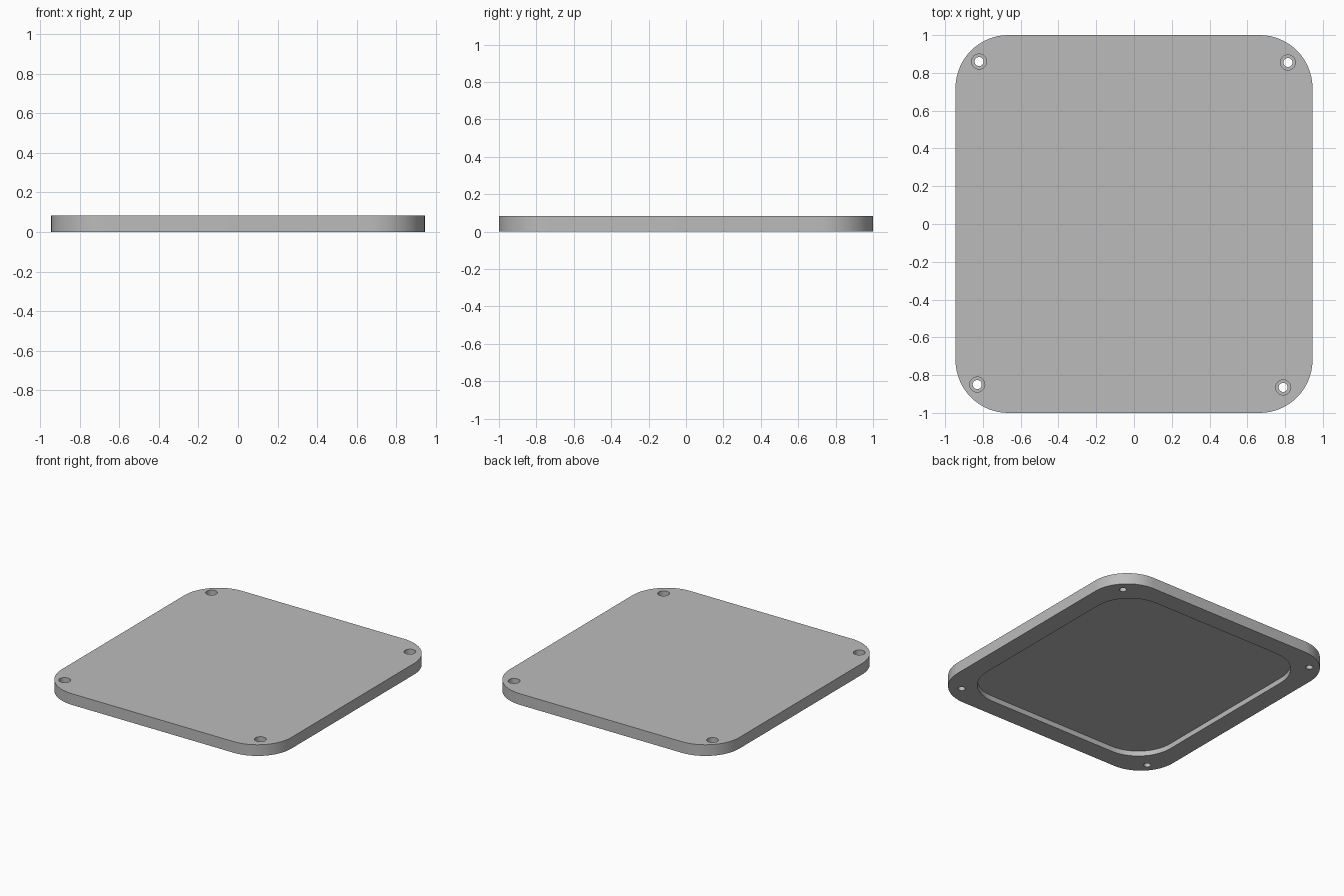
import bpy, bmesh, math

HALF_X, HALF_Y, HEIGHT, RADIUS = 0.945, 1.0, 0.083, 0.28
RIM, RECESS_DEPTH = 0.14, 0.038
BORE_DEPTH, BORE_RADIUS, HOLE_RADIUS = 0.042, 0.04, 0.024
HOLES = [(-0.82, 0.86), (0.815, 0.855), (-0.83, -0.85), (0.79, -0.865)]

cube = bpy.data.objects.get("Cube")
if cube:
    bpy.data.objects.remove(cube, do_unlink=True)

# Single grey material
grey = bpy.data.materials.new("mid grey")
grey.use_nodes = True
grey.diffuse_color = (0.5, 0.5, 0.5, 1)
grey.node_tree.nodes["Principled BSDF"].inputs["Base Color"].default_value = (0.5, 0.5, 0.5, 1)


def prism(name, outline, z0, z1):
    """Extrude a closed outline from z0 up to z1."""
    bm = bmesh.new()
    base = bm.faces.new([bm.verts.new((x, y, z0)) for x, y in outline])
    top = bmesh.ops.extrude_face_region(bm, geom=[base])["geom"]
    bmesh.ops.translate(bm, vec=(0, 0, z1 - z0),
                        verts=[v for v in top if isinstance(v, bmesh.types.BMVert)])
    bmesh.ops.recalc_face_normals(bm, faces=bm.faces)
    mesh = bpy.data.meshes.new(name)
    bm.to_mesh(mesh)
    bm.free()
    mesh.materials.append(grey)
    obj = bpy.data.objects.new(name, mesh)
    bpy.context.collection.objects.link(obj)
    return obj


def rounded_rectangle(hx, hy, r, steps=16):
    points = []
    for corner, (sx, sy) in enumerate([(1, 1), (-1, 1), (-1, -1), (1, -1)]):
        for i in range(steps + 1):
            a = math.pi / 2 * (corner + i / steps)
            points.append((sx * (hx - r) + r * math.cos(a), sy * (hy - r) + r * math.sin(a)))
    return points


def circle(x, y, r, steps=32):
    return [(x + r * math.cos(math.tau * i / steps), y + r * math.sin(math.tau * i / steps))
            for i in range(steps)]


# Rounded cover plate
plate = prism("cover_plate", rounded_rectangle(HALF_X, HALF_Y, RADIUS), 0, HEIGHT)

# Underside recess, screw holes and their counterbores
cutters = [prism("recess_cutter", rounded_rectangle(HALF_X - RIM, HALF_Y - RIM, RADIUS),
                 -0.1, RECESS_DEPTH)]
for x, y in HOLES:
    cutters.append(prism("hole_cutter", circle(x, y, HOLE_RADIUS), -0.1, HEIGHT + 0.1))
    cutters.append(prism("bore_cutter", circle(x, y, BORE_RADIUS),
                         HEIGHT - BORE_DEPTH, HEIGHT + 0.1))

bpy.ops.object.select_all(action="DESELECT")
plate.select_set(True)
bpy.context.view_layer.objects.active = plate
for cutter in cutters:
    cutter.hide_render = True
    cut = plate.modifiers.new(cutter.name, "BOOLEAN")
    cut.operation = "DIFFERENCE"
    cut.solver = "EXACT"
    cut.object = cutter
    bpy.ops.object.modifier_apply(modifier=cut.name)
    bpy.data.objects.remove(cutter, do_unlink=True)

bpy.ops.object.shade_smooth_by_angle(angle=math.radians(30))
